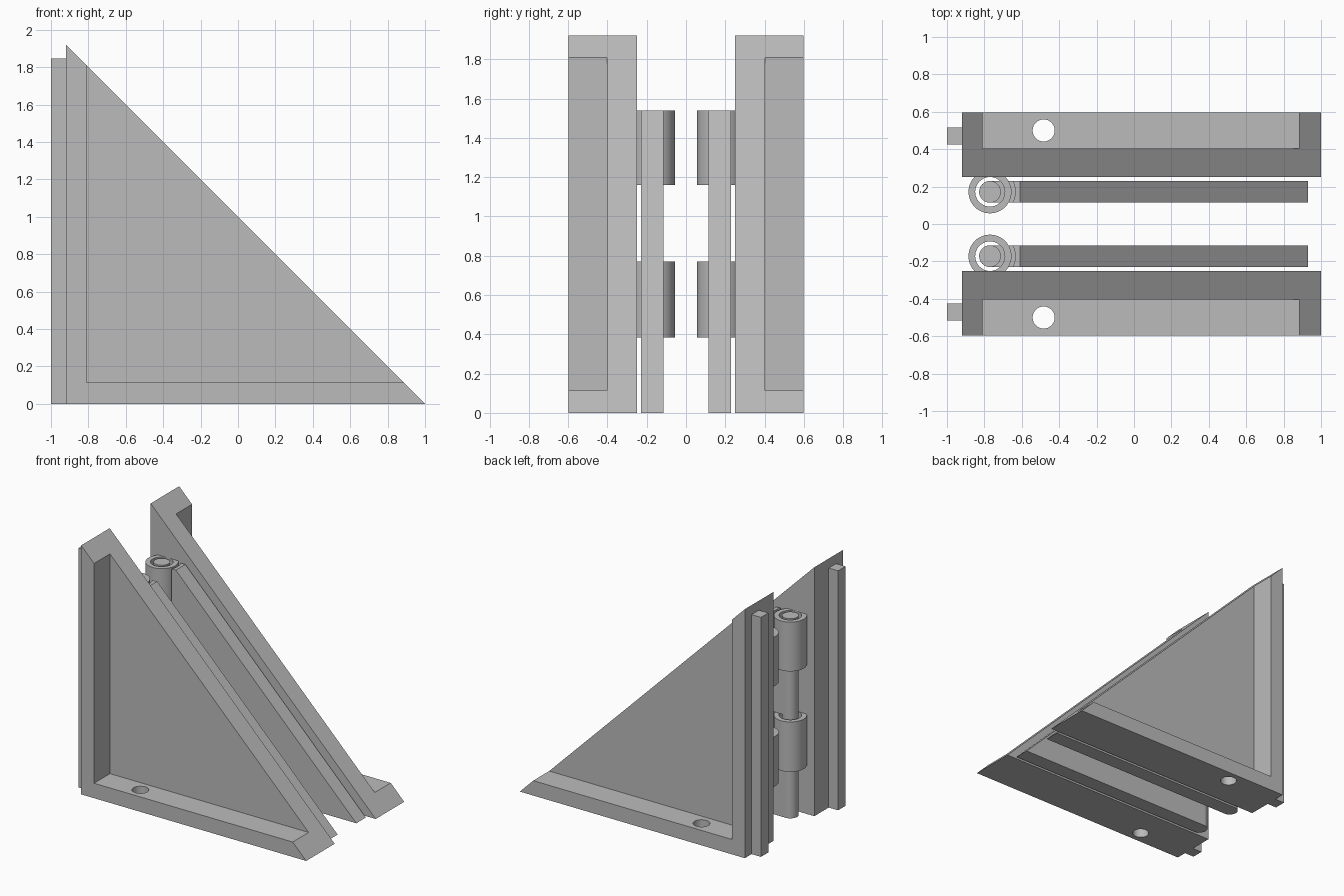
import bpy, bmesh, math

cube = bpy.data.objects.get("Cube")
if cube:
    bpy.data.objects.remove(cube, do_unlink=True)

grey = bpy.data.materials.new("plain grey")
grey.use_nodes = True
grey.diffuse_color = (0.5, 0.5, 0.5, 1)
grey.node_tree.nodes["Principled BSDF"].inputs["Base Color"].default_value = (0.5, 0.5, 0.5, 1)


def finish(name, bm):
    bmesh.ops.recalc_face_normals(bm, faces=bm.faces)
    mesh = bpy.data.meshes.new(name)
    bm.to_mesh(mesh)
    bm.free()
    mesh.materials.append(grey)
    obj = bpy.data.objects.new(name, mesh)
    bpy.context.collection.objects.link(obj)
    return obj


def prism(name, outline, y0, y1):
    """Extrude an x-z outline along y."""
    bm = bmesh.new()
    face = bm.faces.new([bm.verts.new((x, y0, z)) for x, z in outline])
    moved = bmesh.ops.extrude_face_region(bm, geom=[face])["geom"]
    verts = [v for v in moved if isinstance(v, bmesh.types.BMVert)]
    bmesh.ops.translate(bm, vec=(0, y1 - y0, 0), verts=verts)
    return finish(name, bm)


def cylinder(name, x, y, radius, z0, z1):
    bm = bmesh.new()
    bmesh.ops.create_cone(bm, cap_ends=True, segments=48, radius1=radius,
                          radius2=radius, depth=z1 - z0)
    bmesh.ops.translate(bm, vec=(x, y, (z0 + z1) / 2), verts=bm.verts)
    return finish(name, bm)


def select(obj):
    bpy.ops.object.select_all(action="DESELECT")
    obj.select_set(True)
    bpy.context.view_layer.objects.active = obj


def cut(obj, cutter):
    mod = obj.modifiers.new("cut", "BOOLEAN")
    mod.operation = "DIFFERENCE"
    mod.solver = "EXACT"
    mod.object = cutter
    select(obj)
    bpy.ops.object.modifier_apply(modifier=mod.name)
    bpy.data.objects.remove(cutter, do_unlink=True)


def smooth(obj):
    select(obj)
    bpy.ops.object.shade_smooth_by_angle(angle=math.radians(30))


PIN_X, PIN_Y = -0.77, 0.172
RING_LEVELS = {"lower": (0.385, 0.77), "upper": (1.16, 1.54)}

for side, s in (("front", -1), ("back", 1)):
    # triangular bracket with an open pocket and a screw hole in its foot
    bracket = prism(side + "_bracket", [(-0.92, 0), (1, 0), (-0.92, 1.92)], s * 0.25, s * 0.597)
    cut(bracket, prism("pocket", [(-0.81, 0.115), (2, 0.115), (-0.81, 3)], s * 0.403, s * 0.8))
    cut(bracket, cylinder("screw_hole", -0.483, s * 0.5, 0.059, -0.1, 0.3))
    smooth(bracket)

    # guide rail on the upright edge
    prism(side + "_rail", [(-1, 0), (-0.92, 0), (-0.92, 1.847), (-1, 1.847)], s * 0.425, s * 0.515)

    # swinging plate, notched around the hinge rings
    plate = prism(side + "_plate",
                  [(PIN_X, 0), (0.93, 0), (-0.61, 1.54), (PIN_X, 1.54)],
                  s * (PIN_Y - 0.058), s * (PIN_Y + 0.058))
    for level, (z0, z1) in RING_LEVELS.items():
        cut(plate, cylinder("notch", PIN_X, s * PIN_Y, 0.135, z0 - 0.02, z1 + 0.02))
    smooth(plate)
    smooth(cylinder(side + "_hinge_pin", PIN_X, s * PIN_Y, 0.058, 0, 1.54))

    # hinge rings fixed to the bracket
    for level, (z0, z1) in RING_LEVELS.items():
        ring = cylinder(f"{side}_{level}_ring", PIN_X, s * PIN_Y, 0.115, z0, z1)
        cut(ring, cylinder("bore", PIN_X, s * PIN_Y, 0.079, z0 - 0.1, z1 + 0.1))
        smooth(ring)
